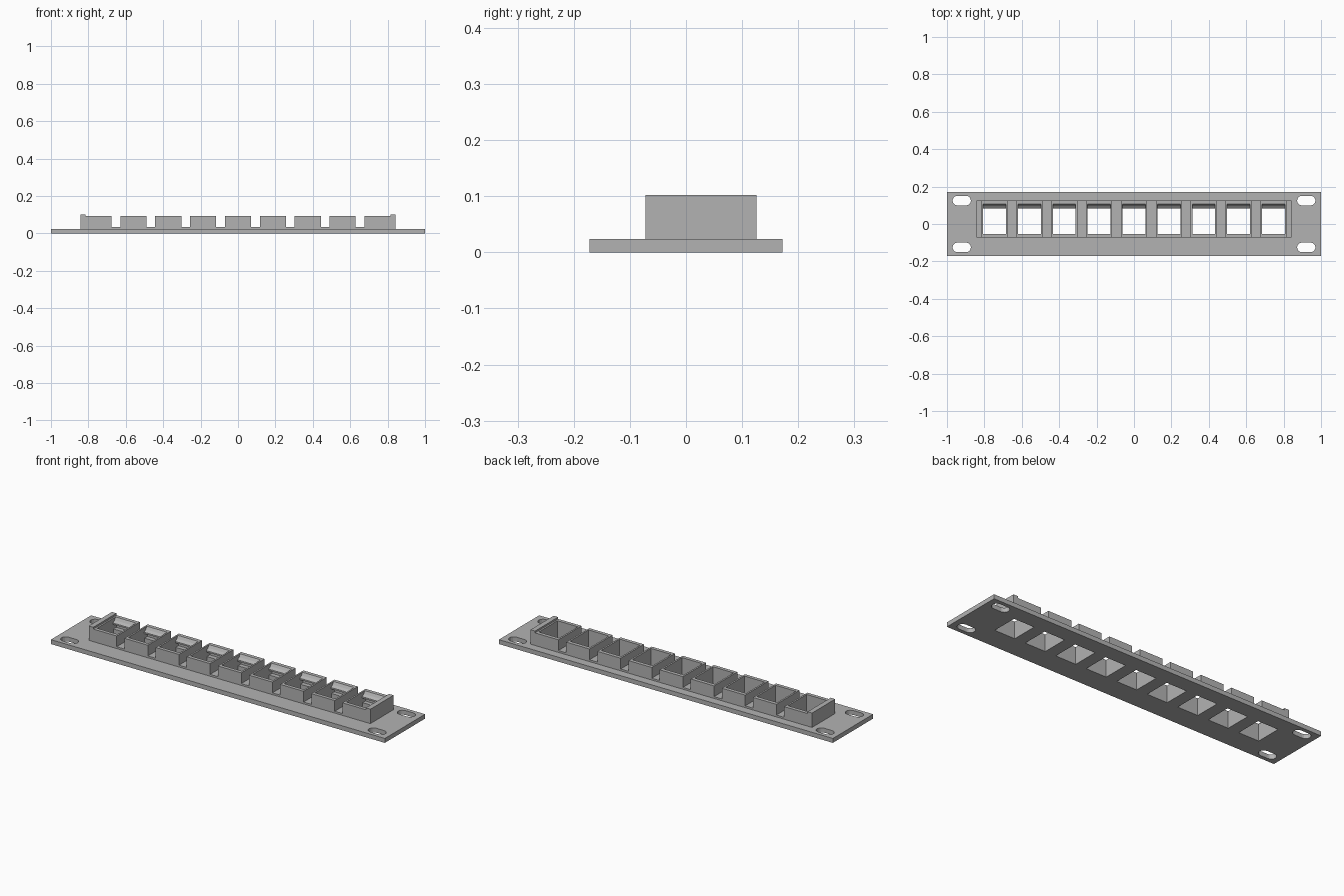
import bpy, bmesh, math
from mathutils import Matrix, Vector

cube = bpy.data.objects.get("Cube")
if cube:
    bpy.data.objects.remove(cube, do_unlink=True)

GREY = (0.45, 0.45, 0.45, 1)
mat = bpy.data.materials.new("grey_plastic")
mat.use_nodes = True
mat.diffuse_color = GREY
mat.node_tree.nodes["Principled BSDF"].inputs["Base Color"].default_value = GREY

# Main dimensions
PORTS, PITCH = 9, 0.1865
FRONT, BACK = -0.072, 0.126
PLATE_TOP, BASE_TOP, BOX_TOP, END_TOP = 0.024, 0.034, 0.092, 0.102
BOX_HALF, HOLE_HALF, END_HALF = 0.07, 0.061, 0.843
HOLE_FRONT, HOLE_BACK = -0.053, 0.088
centres = [(i - (PORTS - 1) / 2) * PITCH for i in range(PORTS)]


def finish(name, bm):
    bmesh.ops.recalc_face_normals(bm, faces=bm.faces)
    mesh = bpy.data.meshes.new(name)
    bm.to_mesh(mesh)
    bm.free()
    mesh.materials.append(mat)
    obj = bpy.data.objects.new(name, mesh)
    bpy.context.collection.objects.link(obj)
    return obj


def prism(bm, points, direction):
    """Extrude a closed outline along a direction."""
    face = bm.faces.new([bm.verts.new(p) for p in points])
    made = bmesh.ops.extrude_face_region(bm, geom=[face])["geom"]
    verts = [g for g in made if isinstance(g, bmesh.types.BMVert)]
    bmesh.ops.translate(bm, verts=verts, vec=Vector(direction))


def box(bm, x, y, z):
    prism(bm, [(x[0], y[0], z[0]), (x[1], y[0], z[0]),
               (x[1], y[1], z[0]), (x[0], y[1], z[0])], (0, 0, z[1] - z[0]))


def slot_outline(cx, cy, half, radius, z, steps=8):
    points = []
    for side in (1, -1):
        for k in range(steps + 1):
            a = math.pi * (k / steps - 0.5) + (0 if side > 0 else math.pi)
            points.append((cx + side * half + radius * math.cos(a),
                           cy + radius * math.sin(a), z))
    return points


def cut(obj, cutter):
    mod = obj.modifiers.new("openings", 'BOOLEAN')
    mod.operation, mod.solver, mod.object = 'DIFFERENCE', 'EXACT', cutter
    bpy.context.view_layer.objects.active = obj
    bpy.ops.object.modifier_apply(modifier=mod.name)


# Mounting plate and raised base strip
bm = bmesh.new()
box(bm, (-1, 1), (-0.172, 0.172), (0, PLATE_TOP))
plate = finish("mounting_plate", bm)
bm = bmesh.new()
box(bm, (-END_HALF, END_HALF), (FRONT, BACK), (PLATE_TOP, BASE_TOP))
base = finish("base_strip", bm)

# Port openings and corner slots
bm = bmesh.new()
for c in centres:
    box(bm, (c - HOLE_HALF, c + HOLE_HALF), (HOLE_FRONT, HOLE_BACK), (-0.1, 0.2))
for sx in (-1, 1):
    for sy in (-1, 1):
        prism(bm, slot_outline(sx * 0.921, sy * 0.125, 0.023, 0.026, -0.1), (0, 0, 0.3))
cutter = finish("opening_cutter", bm)
cutter.hide_render = True
cut(plate, cutter)
cut(base, cutter)
bpy.data.objects.remove(cutter, do_unlink=True)

# Port housings: side walls, front wall and hooked back wall
BACK_WALL = [(BACK, BASE_TOP), (BACK, BOX_TOP), (0.106, BOX_TOP), (0.097, 0.078),
             (0.084, 0.068), (0.084, 0.06), (0.112, 0.06), (0.112, BASE_TOP)]
for n, c in enumerate(centres, 1):
    bm = bmesh.new()
    for s in (-1, 1):
        xs = sorted((c + s * HOLE_HALF, c + s * BOX_HALF))
        box(bm, xs, (FRONT, BACK), (BASE_TOP, BOX_TOP))
    inner = (c - HOLE_HALF, c + HOLE_HALF)
    box(bm, inner, (FRONT, HOLE_FRONT), (BASE_TOP, BOX_TOP))
    prism(bm, [(inner[0], y, z) for y, z in BACK_WALL], (2 * HOLE_HALF, 0, 0))
    finish(f"port_housing_{n}", bm)

# Taller end walls
for name, s in (("left_end_wall", 1), ("right_end_wall", -1)):
    bm = bmesh.new()
    xs = sorted((s * END_HALF, s * (centres[-1] + BOX_HALF)))
    box(bm, xs, (FRONT, BACK), (BASE_TOP, END_TOP))
    finish(name, bm)
